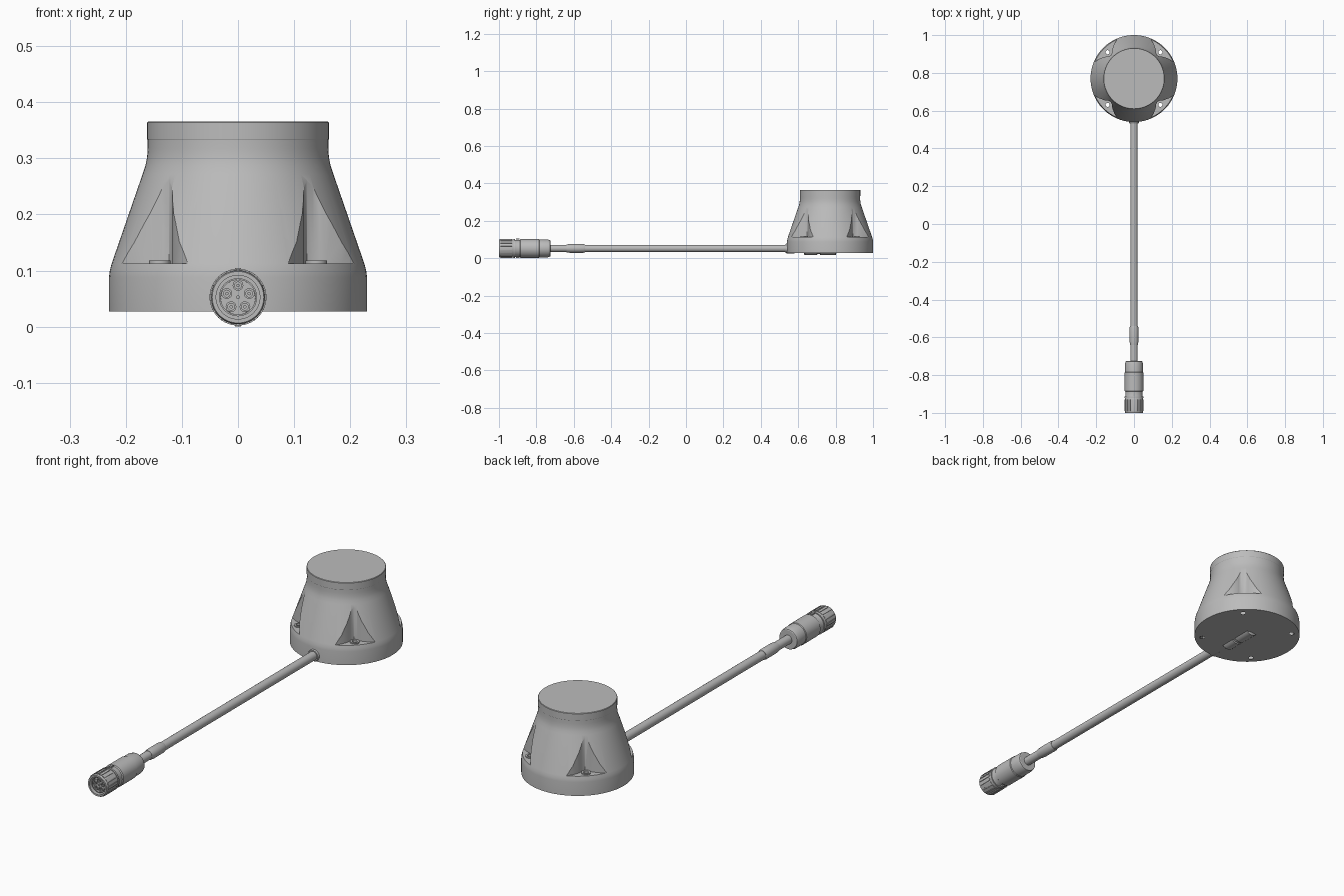
import bpy, bmesh, math
from mathutils import Matrix, Vector

if "Cube" in bpy.data.objects:
    bpy.data.objects.remove(bpy.data.objects["Cube"])

CY, AXIS_Z = 0.77, 0.0525
HOUSING = Matrix.Translation((0, CY, 0))
ALONG_Y = Matrix.Translation((0, 0, AXIS_Z)) @ Matrix.Rotation(-math.pi / 2, 4, 'X')

grey = bpy.data.materials.new("plain_grey")
grey.use_nodes = True
grey.diffuse_color = (0.5, 0.5, 0.5, 1)
grey.node_tree.nodes["Principled BSDF"].inputs["Base Color"].default_value = (0.5, 0.5, 0.5, 1)


def finish(name, bm, matrix):
    bmesh.ops.recalc_face_normals(bm, faces=bm.faces)
    mesh = bpy.data.meshes.new(name)
    bm.to_mesh(mesh)
    bm.free()
    mesh.transform(matrix)
    mesh.materials.append(grey)
    obj = bpy.data.objects.new(name, mesh)
    bpy.context.scene.collection.objects.link(obj)
    smooth(obj)
    return obj


def smooth(obj):
    obj.data.shade_smooth()
    obj.data.set_sharp_from_angle(angle=math.radians(28))


def lathe(name, profile, matrix, sides=48):
    """Revolve (radius, height) points; both ends lie on the axis or close a ring."""
    bm = bmesh.new()
    verts = [bm.verts.new((r, 0, h)) for r, h in profile]
    edges = [bm.edges.new(pair) for pair in zip(verts, verts[1:])]
    bmesh.ops.spin(bm, geom=verts + edges, cent=(0, 0, 0), axis=(0, 0, 1),
                   angle=math.tau, steps=sides, use_merge=True)
    bmesh.ops.remove_doubles(bm, verts=bm.verts, dist=1e-5)
    return finish(name, bm, matrix)


def rod(name, r, h0, h1, matrix, sides=24):
    return lathe(name, [(0, h0), (r, h0), (r, h1), (0, h1)], matrix, sides)


def box(name, size, centre, matrix):
    bm = bmesh.new()
    bmesh.ops.create_cube(bm, size=1)
    bmesh.ops.transform(bm, matrix=Matrix.Translation(centre) @ Matrix.Diagonal((*size, 1)),
                        verts=bm.verts)
    return finish(name, bm, matrix)


def prism(name, outline, z0, z1, matrix):
    bm = bmesh.new()
    face = bm.faces.new([bm.verts.new((x, y, z0)) for x, y in outline])
    top = bmesh.ops.extrude_face_region(bm, geom=[face])["geom"]
    bmesh.ops.translate(bm, vec=(0, 0, z1 - z0),
                        verts=[g for g in top if isinstance(g, bmesh.types.BMVert)])
    return finish(name, bm, matrix)


def cut(obj, cutters):
    for cutter in cutters:
        cutter.hide_render = True
        mod = obj.modifiers.new("cut", 'BOOLEAN')
        mod.operation, mod.solver, mod.object = 'DIFFERENCE', 'EXACT', cutter
    graph = bpy.context.evaluated_depsgraph_get()
    mesh = bpy.data.meshes.new_from_object(obj.evaluated_get(graph))
    obj.modifiers.clear()
    obj.data = mesh
    for cutter in cutters:
        bpy.data.objects.remove(cutter)
    smooth(obj)


def around(count, start=0.0):
    return [HOUSING @ Matrix.Rotation(start + math.tau * i / count, 4, 'Z') for i in range(count)]


corners = around(4, math.pi / 4)

# Screw pocket outline: rounded groove that flares outwards
half = [(0.178, 0.012), (0.185, 0.02), (0.192, 0.03), (0.204, 0.056),
        (0.209, 0.082), (0.212, 0.1), (0.3, 0.1)]
pocket = [(0.174, 0)] + half + [(x, -y) for x, y in reversed(half)]
inner_pocket = [(x - 0.014, y * 1.1) for x, y in pocket]

# Hollow under the housing, with pocket walls and round bosses left standing
hollow = lathe("hollow_cutter", [
    (0, 0), (0.217, 0), (0.217, 0.045), (0.209, 0.046), (0.209, 0.1),
    (0.2, 0.125), (0.19, 0.126), (0.172, 0.2), (0.162, 0.201),
    (0.147, 0.285), (0.145, 0.32), (0, 0.32)], HOUSING, 96)
keep = [prism("pocket_wall", inner_pocket, 0.099, 0.4, m) for m in corners]
keep += [rod("boss", 0.024, 0.045, 0.4, m @ Matrix.Translation((0.2, 0, 0)), 20) for m in corners]
keep += [rod("rib", 0.017, 0.055, 0.19, m @ Matrix.Translation((0.2, 0, 0)), 20)
         for m in around(8, math.pi / 8)]
cut(hollow, keep)

# Housing bell
housing = lathe("housing", [
    (0, 0.027), (0.23, 0.027), (0.23, 0.088), (0.2285, 0.1), (0.225, 0.113),
    (0.17, 0.272), (0.165, 0.287), (0.162, 0.302), (0.161, 0.318), (0.161, 0.333),
    (0, 0.333)], HOUSING, 96)
pockets = [prism("pocket_cutter", pocket, 0.113, 0.4, m) for m in corners]
holes = [rod("hole_cutter", 0.011, 0, 0.2, m @ Matrix.Translation((0.197, 0, 0)), 20)
         for m in corners]
cut(housing, [hollow] + pockets + holes)

# Lid on the bell
lathe("lid", [(0, 0.332), (0.1605, 0.332), (0.1618, 0.334), (0.1618, 0.364),
              (0.16, 0.366), (0, 0.366)], HOUSING, 96)

# Screw sleeves standing on the pocket floors
for m in corners:
    lathe("screw_sleeve", [(0.011, 0.1), (0.019, 0.1), (0.019, 0.118), (0.011, 0.118),
                           (0.011, 0.1)], m @ Matrix.Translation((0.197, 0, 0)), 24)

# Cable with entry collar and bend sleeve
rod("cable", 0.0195, -0.74, 0.66, ALONG_Y)
lathe("cable_sleeve", [(0, -0.64), (0.021, -0.64), (0.0235, -0.62), (0.0235, -0.55),
                       (0.021, -0.54), (0, -0.54)], ALONG_Y, 24)
lathe("entry_collar", [(0, 0.533), (0.024, 0.533), (0.026, 0.537), (0.026, 0.58),
                       (0, 0.58)], ALONG_Y, 32)

# Fitting inside the hollow
lathe("inner_fitting", [(0, 0.63), (0.03, 0.63), (0.036, 0.637), (0.036, 0.7), (0.031, 0.703),
                        (0.031, 0.715), (0.036, 0.718), (0.036, 0.8), (0.022, 0.806),
                        (0.022, 0.87), (0, 0.87)], ALONG_Y, 32)

# Connector shell with an open socket at the front
lathe("connector_shell", [
    (0, -0.965), (0.039, -0.965), (0.039, -1), (0.046, -1), (0.048, -0.996),
    (0.048, -0.922), (0.046, -0.918), (0.046, -0.888), (0.05, -0.884), (0.05, -0.787),
    (0.0475, -0.784), (0.0475, -0.74), (0.044, -0.727), (0.041, -0.725), (0, -0.725)], ALONG_Y)
lathe("collar_band", [(0.04, -0.922), (0.0505, -0.922), (0.0505, -0.914), (0.04, -0.914),
                      (0.04, -0.922)], ALONG_Y)

# Grip ribs around the connector nose, and a key at top and bottom
for i in range(18):
    turn = ALONG_Y @ Matrix.Rotation(math.tau * i / 18, 4, 'Z')
    box("grip_rib", (0.006, 0.011, 0.062), (0.0475, 0, -0.96), turn)
for side in (1, -1):
    box("key", (0.01, 0.006, 0.02), (0, side * 0.0495, -0.9), ALONG_Y)

# Contact insert with inner ring and pins
rod("contact_insert", 0.031, -0.966, -0.98, ALONG_Y, 32)
lathe("insert_ring", [(0.031, -0.966), (0.034, -0.966), (0.034, -0.99), (0.031, -0.99),
                      (0.031, -0.966)], ALONG_Y)
rod("centre_pin", 0.003, -0.975, -0.988, ALONG_Y, 12)
for i in range(5):
    spot = Vector((math.sin(math.tau * i / 5), -math.cos(math.tau * i / 5), 0)) * 0.021
    place = ALONG_Y @ Matrix.Translation(spot)
    lathe("pin_socket", [(0.006, -0.975), (0.0095, -0.975), (0.0095, -0.989), (0.006, -0.989),
                         (0.006, -0.975)], place, 20)
    rod("pin", 0.003, -0.975, -0.987, place, 12)
